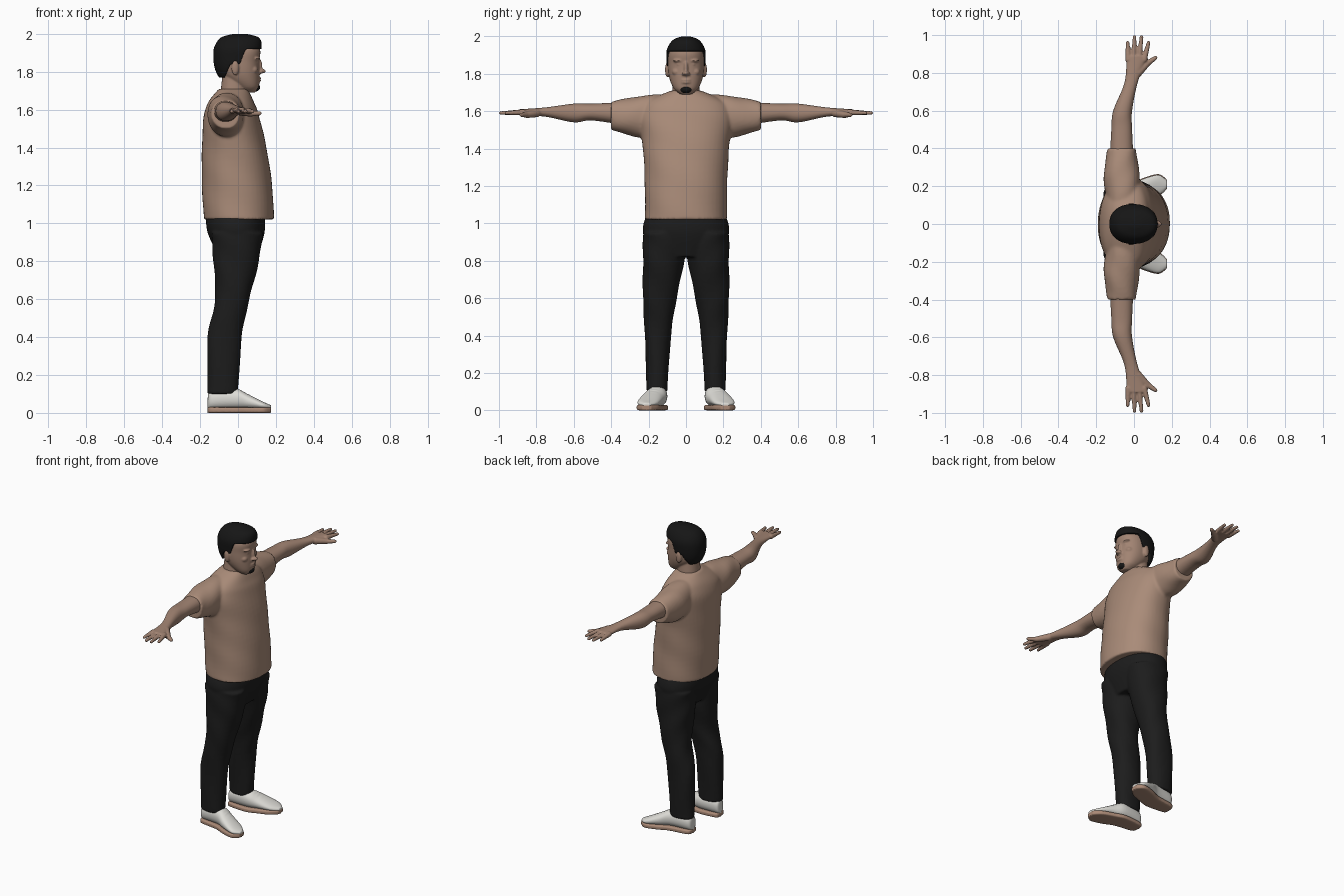
import bpy, bmesh, math
from mathutils import Vector, Matrix

cube = bpy.data.objects.get("Cube")
if cube:
    bpy.data.objects.remove(cube, do_unlink=True)


def material(name, red, green, blue):
    mat = bpy.data.materials.new(name)
    mat.use_nodes = True
    colour = (red, green, blue, 1)
    mat.diffuse_color = colour
    shader = mat.node_tree.nodes["Principled BSDF"]
    shader.inputs["Base Color"].default_value = colour
    shader.inputs["Roughness"].default_value = 0.8
    return mat


SKIN = material("skin", .36, .23, .17)
SHIRT = material("tan cloth", .4, .26, .19)
DENIM = material("black denim", .012, .012, .012)
HAIR = material("black hair", .008, .008, .008)
WHITE = material("white leather", .72, .71, .67)
GUM = material("gum rubber", .4, .25, .18)


def spline(rings, steps=6):
    """Smoothly interpolate the key rings of a loft."""
    rings = [Vector(ring) for ring in rings]
    padded = [rings[0]] + rings + [rings[-1]]
    result = []
    for before, start, end, after in zip(padded, padded[1:], padded[2:], padded[3:]):
        tangent_in = (end - before) / 2
        tangent_out = (after - start) / 2
        for step in range(steps):
            t = step / steps
            ease = t * t * (3 - 2 * t)
            result.append(start.lerp(end, ease) + tangent_in * t * (1 - t) ** 2
                          - tangent_out * t * t * (1 - t))
    return result + [rings[-1]]


def loft(bm, axis, rings, power=2.2, sides=48, ripple=0.0):
    """Skin ovals (t, u_min, u_max, v_min, v_max) strung along an axis."""
    loops = []
    for row, (t, u_min, u_max, v_min, v_max) in enumerate(spline(rings)):
        loop = []
        for k in range(sides):
            angle = math.tau * k / sides
            c, s = math.cos(angle), math.sin(angle)
            fold = 1 + ripple * math.sin(angle * 3 + row)
            across = fold * math.copysign(abs(c) ** (2 / power), c)
            along = fold * math.copysign(abs(s) ** (2 / power), s)
            u = (u_min + u_max + (u_max - u_min) * across) / 2
            v = (v_min + v_max + (v_max - v_min) * along) / 2
            point = {"x": (t, u, v), "y": (u, t, v), "z": (u, v, t)}[axis]
            loop.append(bm.verts.new(point))
        loops.append(loop)
    for low, high in zip(loops, loops[1:]):
        for k in range(sides):
            bm.faces.new((low[k - 1], low[k], high[k], high[k - 1]))
    bm.faces.new(loops[0])
    bm.faces.new(loops[-1])


def symmetric(rings):
    """Expand rings (z, back, front, half_width) that are even across the body."""
    return [(z, back, front, -half, half) for z, back, front, half in rings]


def blob(bm, centre, radii):
    matrix = Matrix.Translation(centre) @ Matrix.Diagonal((*radii, 1))
    bmesh.ops.create_uvsphere(bm, u_segments=20, v_segments=12, radius=1, matrix=matrix)


def tube(bm, start, end, start_radius, end_radius, count=14):
    start, end = Vector(start), Vector(end)
    for k in range(count):
        t = k / (count - 1)
        radius = start_radius + (end_radius - start_radius) * t
        blob(bm, start.lerp(end, t), (radius, radius, radius))


def finish(name, bm, mat, voxel=0.0, smooth=3, mirror=False):
    """Make an object; fuse overlapping volumes when a voxel size is given."""
    bmesh.ops.recalc_face_normals(bm, faces=bm.faces)
    mesh = bpy.data.meshes.new(name)
    bm.to_mesh(mesh)
    bm.free()
    mesh.materials.append(mat)
    mesh.shade_smooth()
    part = bpy.data.objects.new(name, mesh)
    bpy.context.collection.objects.link(part)
    if voxel:
        fuse = part.modifiers.new("fuse", "REMESH")
        fuse.mode = "VOXEL"
        fuse.voxel_size = voxel
        fuse.use_smooth_shade = True
        soften = part.modifiers.new("soften", "SMOOTH")
        soften.factor = 0.5
        soften.iterations = smooth
    if mirror:
        flip = part.modifiers.new("other_side", "MIRROR")
        flip.use_axis = (False, True, False)
        flip.use_mirror_merge = False


# Shirt: torso and two sleeves fused together
bm = bmesh.new()
torso = [(1.02, -.18, .19, .22), (1.2, -.19, .18, .22), (1.4, -.19, .15, .23),
         (1.57, -.18, .11, .25), (1.65, -.15, .08, .21), (1.71, -.1, .05, .08)]
loft(bm, "z", symmetric(torso), ripple=.006)
for side in (1, -1):
    sleeve = [(side * .1, -.14, .04, 1.47, 1.69), (side * .25, -.16, .03, 1.46, 1.68),
              (side * .4, -.14, .01, 1.5, 1.65)]
    loft(bm, "y", sleeve, ripple=.02)
finish("shirt", bm, SHIRT, voxel=.008, smooth=5)

# Trousers: hips and two legs fused together
bm = bmesh.new()
hips = [(1.05, -.17, .14, .21), (.95, -.16, .14, .23), (.82, -.1, .1, .16)]
loft(bm, "z", symmetric(hips))
leg = [(.95, -.14, .13, .01, .23), (.8, -.13, .11, .01, .23), (.6, -.12, .06, .05, .23),
       (.4, -.16, .02, .08, .22), (.1, -.16, 0, .1, .21)]
for side in (1, -1):
    loft(bm, "z", [(z, back, front, side * inner, side * outer)
                   for z, back, front, inner, outer in leg], ripple=.02)
finish("trousers", bm, DENIM, voxel=.008)

# Bare arms with palm, fingers and thumb
bm = bmesh.new()
arm = [(.3, -.13, 0, 1.52, 1.65), (.5, -.12, -.01, 1.55, 1.64), (.6, -.11, -.01, 1.54, 1.64),
       (.75, -.05, .02, 1.57, 1.62), (.89, -.04, .07, 1.58, 1.61)]
loft(bm, "y", arm)
for finger in range(4):
    reach = .96 if finger in (0, 3) else .99
    tube(bm, (finger * .028 - .03, .87, 1.594), (finger * .037 - .034, reach, 1.59), .016, .01)
thumb_joint = (.07, .85, 1.58)
tube(bm, (.02, .8, 1.59), thumb_joint, .023, .017)
tube(bm, thumb_joint, (.114, .88, 1.58), .016, .011)
finish("arms", bm, SKIN, voxel=.005, smooth=2, mirror=True)

# Head: skull, neck, ears and facial relief
bm = bmesh.new()
skull = [(1.69, .03, .09, .03), (1.72, -.01, .11, .065), (1.78, -.08, .114, .09),
         (1.85, -.1, .112, .096), (1.92, -.1, .115, .09), (1.97, -.05, .06, .04)]
loft(bm, "z", symmetric(skull))
loft(bm, "z", symmetric([(1.62, -.1, .05, .08), (1.8, -.08, .04, .065)]))
blob(bm, (.116, 0, 1.825), (.013, .011, .04))
blob(bm, (.127, 0, 1.803), (.02, .015, .012))
for lip_height in (1.753, 1.765):
    blob(bm, (.107, 0, lip_height), (.015, .028, .007))
for side in (1, -1):
    blob(bm, (.12, side * .014, 1.8), (.012, .009, .009))
    blob(bm, (.095, side * .04, 1.87), (.021, .03, .009))
    blob(bm, (.09, side * .036, 1.85), (.019, .017, .008))
    blob(bm, (.08, side * .05, 1.81), (.025, .025, .022))
    blob(bm, (-.015, side * .1, 1.82), (.02, .012, .04))
finish("head", bm, SKIN, voxel=.005)


# Hair: a full cap whose lower rim is lifted from nape to sideburn to fringe
def hairline(x):
    def rise(start):
        return min(max((x - start) / .03, 0), 1)
    return 1.77 + .07 * rise(-.07) + .08 * rise(.01)


bm = bmesh.new()
cap = [(1.75, -.09, .06, .07), (1.81, -.12, .1, .096), (1.87, -.13, .11, .104),
       (1.93, -.125, .125, .102), (1.98, -.09, .11, .07), (2, -.02, .04, .02)]
loft(bm, "z", symmetric(cap), sides=80)
for vert in bm.verts:
    vert.co.z = max(vert.co.z, hairline(vert.co.x))
finish("hair", bm, HAIR)

# Small chin beard
bm = bmesh.new()
blob(bm, (.09, 0, 1.717), (.027, .034, .022))
blob(bm, (.07, 0, 1.705), (.024, .03, .012))
finish("chin_beard", bm, HAIR, voxel=.004)

# Shoes: toes turned out, rounded uppers with laces over gum soles
shoe = [(-.16, .13, .16, .08), (-.14, .11, .19, .12), (-.02, .1, .21, .13),
        (.05, .12, .24, .1), (.13, .15, .26, .06), (.175, .19, .23, .04)]
bm = bmesh.new()
loft(bm, "x", [(x, inner, outer, .02, top) for x, inner, outer, top in shoe])
for lace in range(4):
    blob(bm, (.01 + lace * .022, .165 + lace * .007, .115 - lace * .012), (.006, .03, .008))
finish("shoe_uppers", bm, WHITE, voxel=.005, smooth=2, mirror=True)

bm = bmesh.new()
welt = .004
loft(bm, "x", [(x, inner - welt, outer + welt, 0, .03) for x, inner, outer, top in shoe], power=6)
finish("shoe_soles", bm, GUM, voxel=.005, smooth=1, mirror=True)
